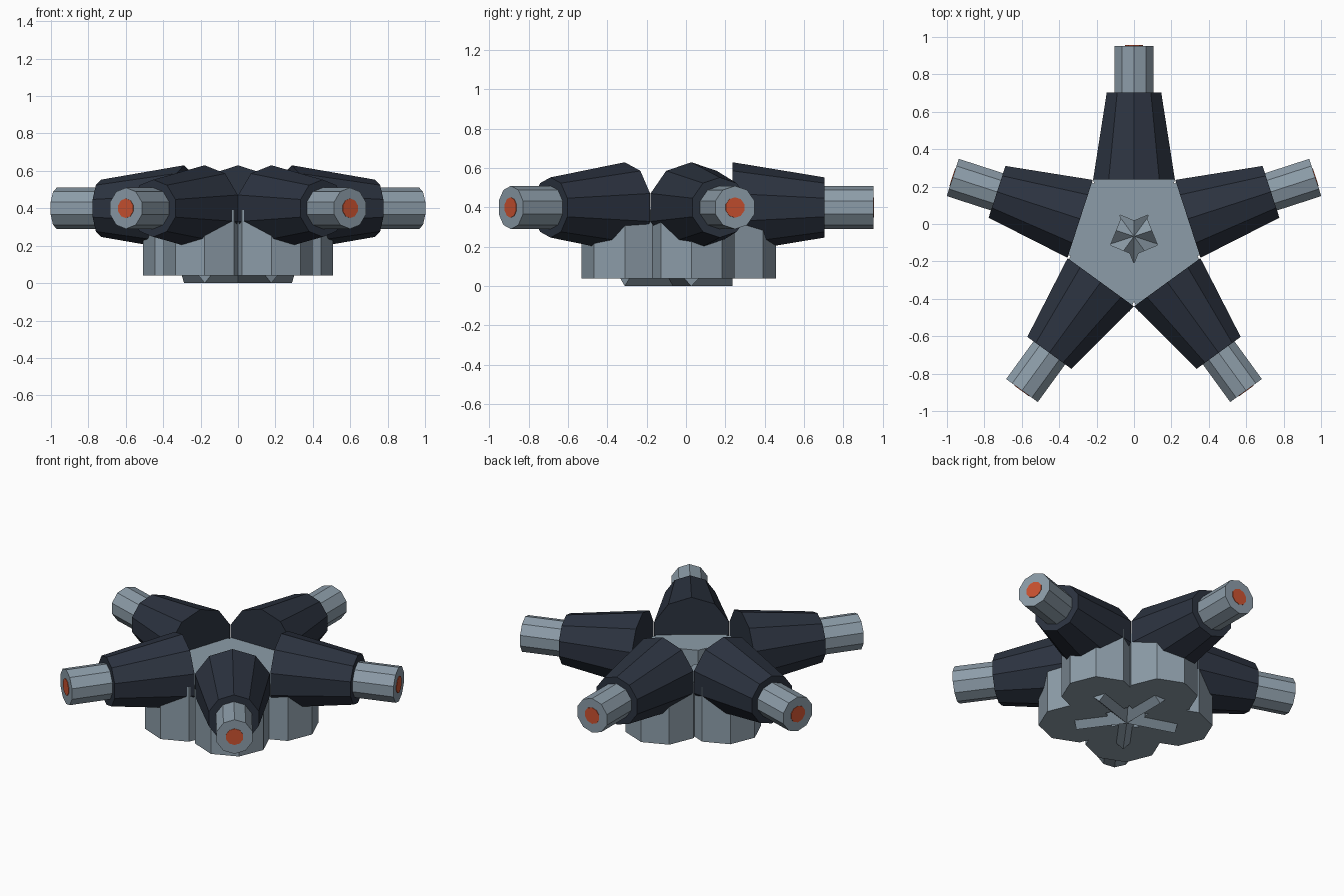
import bpy
import math
from mathutils import Matrix, Vector

if "Cube" in bpy.data.objects:
    bpy.data.objects.remove(bpy.data.objects["Cube"])

CENTRE_Y = -0.066     # hub axis
AXIS_Z = 0.40         # height of the arm axes
ANGLES = [math.radians(90 + 72 * i) for i in range(5)]


def material(name, rgb):
    m = bpy.data.materials.new(name)
    m.diffuse_color = (*rgb, 1.0)
    m.use_nodes = True
    m.node_tree.nodes["Principled BSDF"].inputs["Base Color"].default_value = m.diffuse_color
    return m


STEEL = material("blue grey steel", (0.265, 0.335, 0.395))
DARK = material("dark slate", (0.025, 0.033, 0.051))
ORANGE = material("orange red", (0.60, 0.085, 0.03))


def prism(name, sides, rings, mat, matrix):
    """Capped prism or frustum along local x; rings are (x, radius), a corner points to local +z."""
    verts, faces = [], []
    for x, r in rings:
        for i in range(sides):
            a = 2 * math.pi * i / sides
            verts.append((x, -r * math.sin(a), r * math.cos(a)))
    for k in range(len(rings) - 1):
        for i in range(sides):
            j = (i + 1) % sides
            a, b = k * sides, (k + 1) * sides
            faces.append((a + i, a + j, b + j, b + i))
    faces.append(tuple(reversed(range(sides))))
    last = (len(rings) - 1) * sides
    faces.append(tuple(range(last, last + sides)))
    mesh = bpy.data.meshes.new(name)
    mesh.from_pydata(verts, [], faces)
    # outward normals
    import bmesh
    bm = bmesh.new()
    bm.from_mesh(mesh)
    bmesh.ops.recalc_face_normals(bm, faces=bm.faces)
    bm.to_mesh(mesh)
    bm.free()
    mesh.materials.append(mat)
    ob = bpy.data.objects.new(name, mesh)
    ob.matrix_world = matrix
    bpy.context.collection.objects.link(ob)
    return ob


def radial(angle, z):
    """Frame whose x axis points outward along an arm."""
    return Matrix.Translation(Vector((0, CENTRE_Y, z))) @ Matrix.Rotation(angle, 4, 'Z')


UPRIGHT = Matrix.Rotation(math.radians(-90), 4, 'Y')   # local x becomes world z

for n, ang in enumerate(ANGLES, 1):
    arm = radial(ang, AXIS_Z)
    # tapered dark sleeve around each arm
    prism(f"sleeve_{n}", 10, [(0.303, 0.23), (0.77, 0.153)], DARK, arm)
    # straight tube emerging from the sleeve
    prism(f"tube_{n}", 10, [(0.70, 0.11), (1.019, 0.11)], STEEL, arm)
    # coloured disc on the tube end
    prism(f"end_disc_{n}", 10, [(1.015, 0.052), (1.022, 0.052)], ORANGE, arm)
    # octagonal hub post below the sleeve; all posts keep the same orientation
    base = Matrix.Translation((0.303 * math.cos(ang), CENTRE_Y + 0.303 * math.sin(ang), 0))
    prism(f"hub_post_{n}", 8, [(0.04, 0.22), (0.39, 0.22)], STEEL, base @ UPRIGHT)
    # square radial rib, its lower edge showing beneath the hub
    prism(f"rib_{n}", 4, [(0.0, 0.11), (0.303, 0.11)], STEEL, radial(ang, 0.11))
